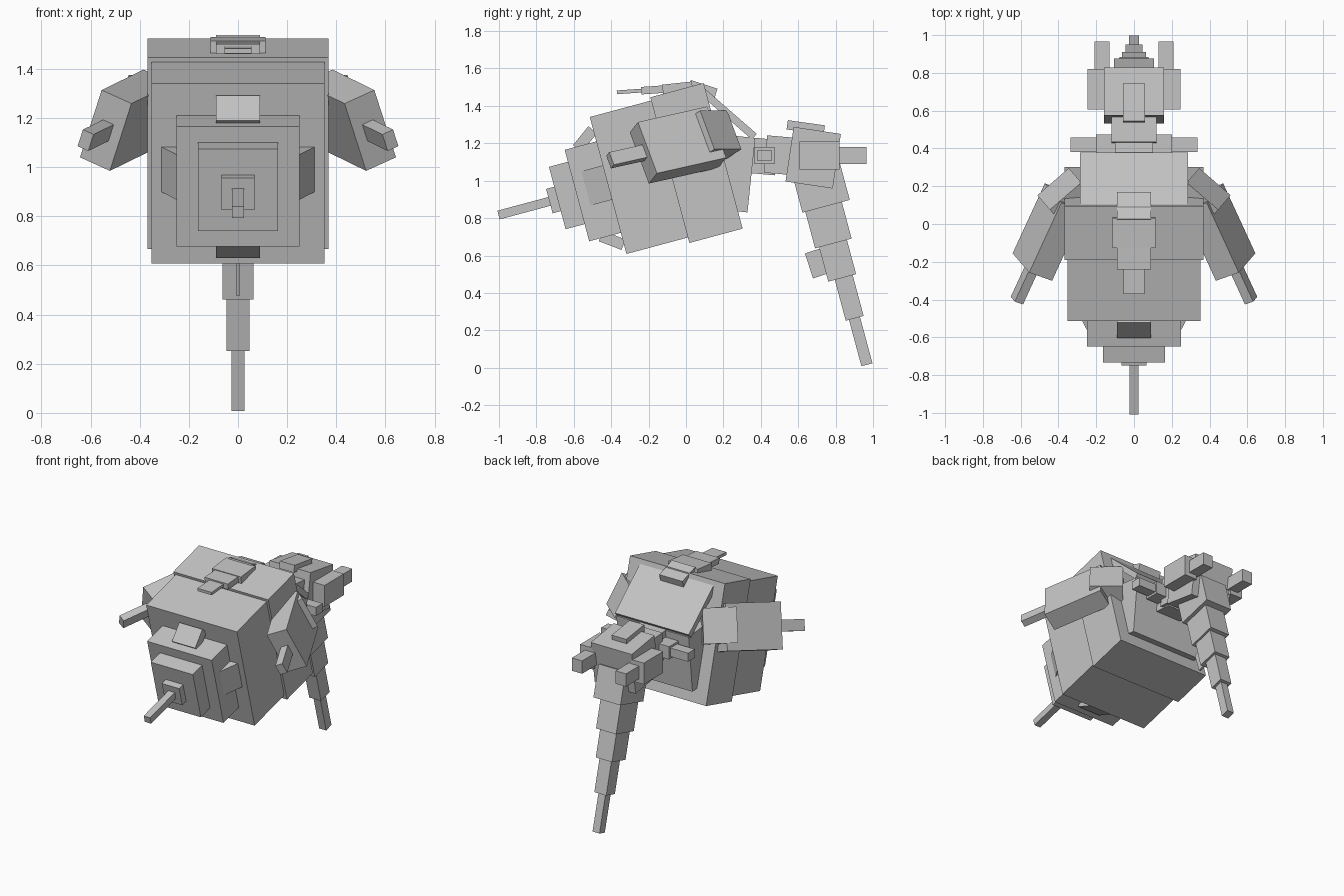
import bpy, bmesh, math
from mathutils import Vector, Matrix

cube = bpy.data.objects.get("Cube")
if cube:
    bpy.data.objects.remove(cube)

grey = bpy.data.materials.new("plain_grey")
grey.use_nodes = True
colour = (0.55, 0.55, 0.55, 1)
grey.diffuse_color = colour
grey.node_tree.nodes["Principled BSDF"].inputs["Base Color"].default_value = colour


def box(name, size, matrix):
    """Flat-sided block of the given size, placed by a matrix."""
    mesh = bpy.data.meshes.new(name)
    bm = bmesh.new()
    bmesh.ops.create_cube(bm, size=1, matrix=matrix @ Matrix.Diagonal((*size, 1)))
    if matrix.determinant() < 0:
        bmesh.ops.reverse_faces(bm, faces=bm.faces)
    bm.to_mesh(mesh)
    bm.free()
    mesh.materials.append(grey)
    ob = bpy.data.objects.new(name, mesh)
    bpy.context.collection.objects.link(ob)
    return ob


def block(name, size, centre, pitch=0):
    """Block pitched about the x axis."""
    turn = Matrix.Rotation(math.radians(pitch), 4, "X")
    return box(name, size, Matrix.Translation(centre) @ turn)


# The body and tail share one frame, pitched back by 15 degrees
tilt = Matrix.Rotation(math.radians(15), 4, "X")


def tilted(name, half, y0, y1, z0, z1):
    centre = Vector((0, (y0 + y1) / 2, (z0 + z1) / 2))
    return box(name, (2 * half, y1 - y0, z1 - z0), tilt @ Matrix.Translation(centre))


# Body and stepped snout
tilted("front_body", 0.352, -0.15, 0.20, 0.67, 1.428)
tilted("rear_body", 0.368, 0.19, 0.485, 0.64, 1.446)
tilted("snout_base", 0.25, -0.325, -0.14, 0.787, 1.293)
tilted("snout_step", 0.163, -0.43, -0.32, 0.882, 1.227)
tilted("snout_tip", 0.067, -0.475, -0.42, 0.982, 1.117)
tilted("front_spike", 0.025, -0.757, -0.46, 1.024, 1.072)

# Tapering tail
tilted("tail_root", 0.105, 0.816, 1.078, 0.64, 0.86)
tilted("tail_upper", 0.078, 0.832, 1.034, 0.438, 0.65)
tilted("tail_middle", 0.063, 0.854, 1.008, 0.248, 0.45)
tilted("tail_lower", 0.046, 0.89, 0.989, 0.022, 0.26)
tilted("tail_end", 0.027, 0.908, 0.969, -0.235, 0.03)
block("tail_barb", (0.016, 0.10, 0.14), (0, 0.705, 0.56), 18)

# Sloped plates around the snout base
for name, side in (("snout_top_plate", 1), ("snout_bottom_plate", -1)):
    place = Matrix.Translation((0, -0.205, 1.04 + side * 0.28))
    lean = Matrix.Rotation(math.radians(side * 36), 4, "X")
    box(name, (0.18, 0.13, 0.06), tilt @ place @ lean)
for name, side in (("snout_left_plate", 1), ("snout_right_plate", -1)):
    place = Matrix.Translation((side * 0.258, -0.198, 1.065))
    lean = Matrix.Rotation(math.radians(-side * 27), 4, "Z")
    box(name, (0.05, 0.14, 0.19), tilt @ place @ lean)

# Ridge of plates along the top
block("ridge_rear", (0.18, 0.15, 0.08), (0, 0.085, 1.477), -18)
block("ridge_wide", (0.225, 0.16, 0.06), (0, -0.045, 1.492), 6)
block("ridge_middle", (0.18, 0.14, 0.04), (0, -0.17, 1.486), 4)
block("ridge_front", (0.11, 0.16, 0.02), (0, -0.29, 1.478), 4)

# Sloped back panels
block("back_upper_panel", (0.572, 0.38, 0.04), (0, 0.222, 1.36), -41)
block("back_lower_panel", (0.56, 0.20, 0.40), (0, 0.25, 1.04), -6)

# Neck, cross bars and head
block("neck_front", (0.20, 0.15, 0.19), (0, 0.41, 1.13), -5)
block("neck", (0.24, 0.18, 0.20), (0, 0.515, 1.135), -5)
block("short_bar", (0.40, 0.105, 0.09), (0, 0.42, 1.135))
block("long_bar", (0.674, 0.075, 0.06), (0, 0.42, 1.135))
block("head", (0.318, 0.255, 0.295), (0, 0.68, 1.123), -8.5)
block("head_cap", (0.114, 0.20, 0.05), (0, 0.64, 1.285), -8)

# Arm axes on the right side; the left side mirrors them
along = Vector((0.41, 0.89, 0.2)).normalized()
down = Vector((-0.089, 0.10, -0.275))
down = (down - down.dot(along) * along).normalized()
across = along.cross(down)
corner = Vector((-0.555, -0.257, 1.313))
inward = -across if across.x < 0 else across


def frame(x, y, z, centre, mirror):
    m = Matrix((x, y, z)).transposed().to_4x4()
    m.translation = centre
    return Matrix.Diagonal((mirror, 1, 1, 1)) @ m


reach = Vector((0.75, 0.65, 0)).normalized()
joint_down = (down - down.dot(reach) * reach).normalized()
joint_side = reach.cross(joint_down)
end = corner + inward * 0.07 + down * 0.152

for label, mirror in (("right", 1), ("left", -1)):
    box(label + "_arm", (0.14, 0.416, 0.305),
        frame(inward, along, down, end + along * 0.208, mirror))
    box(label + "_hand_spike", (0.05, 0.24, 0.075),
        frame(inward, along, down, end - along * 0.08, mirror))
    box(label + "_shoulder", (0.22, 0.12, 0.23),
        frame(reach, joint_side, joint_down, Vector((-0.36, 0.145, 1.245)), mirror))
    block(label + "_head_pod", (0.10, 0.215, 0.15), (-mirror * 0.197, 0.713, 1.135))
    block(label + "_rear_prong", (0.08, 0.17, 0.09), (-mirror * 0.17, 0.88, 1.135))
